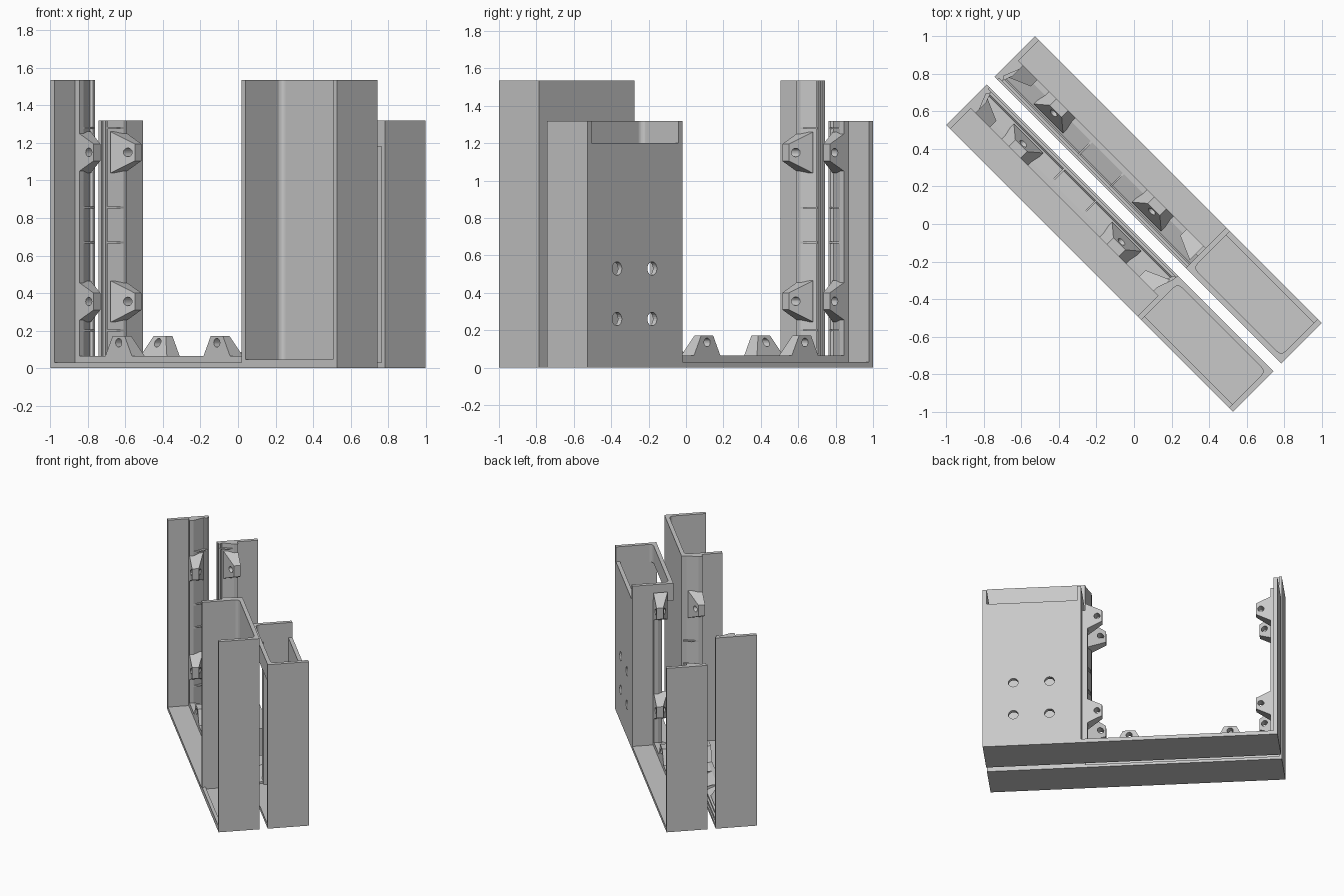
import bpy, bmesh, math
from mathutils import Matrix, Vector

cube = bpy.data.objects.get("Cube")
if cube:
    bpy.data.objects.remove(cube)

grey = bpy.data.materials.new("plain grey")
grey.use_nodes = True
COLOR = (0.58, 0.58, 0.58, 1)
grey.diffuse_color = COLOR
grey.node_tree.nodes["Principled BSDF"].inputs["Base Color"].default_value = COLOR

# Parts are laid out with u along the frame, v across it, then turned 45 degrees
TURN = Matrix.Rotation(math.radians(-45), 4, 'Z')
END, EDGE, GAP, WALL = 1.08, 0.334, 0.03, 0.03
DIV = 0.36          # outer face of the box wall that borders the opening
WEB, RAIL = 0.18, 0.065


def make(name, bm):
    bmesh.ops.recalc_face_normals(bm, faces=bm.faces)
    mesh = bpy.data.meshes.new(name)
    bm.to_mesh(mesh)
    bm.free()
    mesh.transform(TURN)
    mesh.materials.append(grey)
    ob = bpy.data.objects.new(name, mesh)
    bpy.context.collection.objects.link(ob)
    return ob


def prism(name, outline, place, a, b):
    """Sweep a 2D outline from a to b; place(p, q, t) gives the point."""
    bm = bmesh.new()
    rings = [[bm.verts.new(place(p, q, t)) for p, q in outline] for t in (a, b)]
    bm.faces.new(rings[0])
    bm.faces.new(rings[1])
    n = len(outline)
    for i in range(n):
        j = (i + 1) % n
        bm.faces.new((rings[0][i], rings[0][j], rings[1][j], rings[1][i]))
    return make(name, bm)


def rect(p0, p1, q0, q1):
    return [(p0, q0), (p1, q0), (p1, q1), (p0, q1)]


def cut(ob, cutter):
    mod = ob.modifiers.new("cut", 'BOOLEAN')
    mod.object = cutter
    mod.operation = 'DIFFERENCE'
    mod.solver = 'EXACT'
    dg = bpy.context.evaluated_depsgraph_get()
    mesh = bpy.data.meshes.new_from_object(ob.evaluated_get(dg))
    ob.modifiers.clear()
    ob.data = mesh
    bpy.data.objects.remove(cutter)


def circle(p, q, r, n=20):
    return [(p + r * math.cos(math.tau * i / n), q + r * math.sin(math.tau * i / n))
            for i in range(n)]


def arc(cu, cv, r, start):
    return [(cu + r * math.cos(math.radians(start - 15 * i)),
             cv + r * math.sin(math.radians(start - 15 * i))) for i in range(7)]


# Rail section: distance across (v) against height above the outer face
ramp = [(WEB, WALL), (WEB, RAIL), (0.15, RAIL), (0.065, WALL)]
lip = [(0.055, 0.042), (0.04, 0.042), (0.04, 0.022), (GAP, 0.022)]
full_rail = [(GAP, 0), (EDGE, 0), (EDGE, WALL)] + ramp + lip
short_rail = [(0.12, WALL), (WEB, WALL), (WEB, RAIL), (0.15, RAIL), (0.12, 0.054)]
box_rail = [(GAP, WALL), (WEB, WALL), (WEB, RAIL), (0.15, RAIL), (0.065, WALL + 0.004)]

# Box walls seen from above, with rounded inner corners
IN0, IN1, BACK, R = DIV + WALL, END - WALL, GAP + WALL, 0.03
open_box = ([(DIV, EDGE), (DIV, GAP), (END, GAP), (END, EDGE), (IN1, EDGE)]
            + [(u, v) for u, v in arc(IN1 - R, BACK + R, R, 0)]
            + [(u, v) for u, v in arc(IN0 + R, BACK + R, R, -90)]
            + [(IN0, EDGE)])
closed_box = [(END, GAP), (END, EDGE), (DIV, EDGE), (DIV, 0.12), (IN0, 0.12),
              (IN0, EDGE - WALL), (IN1, EDGE - WALL), (IN1, GAP)]


def build_half(label, s, height):
    """s = -1 is the tall half, s = 1 the short one."""
    tall = s < 0

    # Mappings from rail space (across, height above face, along)
    def on_floor(v, h, t): return Vector((t, s * v, h))
    def on_post(v, h, t): return Vector((-END + h, s * v, t))
    def on_box(v, h, t): return Vector((IN0 - h, s * v, t))
    def upright(u, v, z): return Vector((u, s * v, z))

    prism(label + "_floor_rail", full_rail, on_floor, -END, DIV + 0.01)
    prism(label + "_post", full_rail, on_post, 0, height)
    prism(label + "_box_side_rail", box_rail if tall else short_rail,
          on_box, WALL, height if tall else 1.2)

    # Screw tabs and gussets on all three sides of the opening
    sides = [("floor", on_floor, (-0.72, 0.02), (-0.47, -0.23)),
             ("post", on_post, (0.355, 1.15), (0.2, 0.67, 0.855, 1.28)),
             ("box_side", on_box, (0.355, 1.15), (0.67, 0.855))]
    for side, place, tabs, gussets in sides:
        for i, t in enumerate(tabs):
            bm = bmesh.new()
            low = [(0.075, t - 0.11), (WEB, t - 0.11), (WEB, t + 0.11), (0.075, t + 0.11)]
            high = [(0.13, t - 0.045), (WEB, t - 0.045), (WEB, t + 0.045), (0.13, t + 0.045)]
            for v, a in low:
                bm.verts.new(place(v, RAIL - 0.02, a))
            for v, a in high:
                bm.verts.new(place(v, 0.172, a))
            bmesh.ops.convex_hull(bm, input=bm.verts[:])
            tab = make(f"{label}_{side}_tab_{i + 1}", bm)
            hole = prism("hole", circle(0.135, t, 0.023),
                         lambda h, a, v: place(v, h, a), 0.02, 0.25)
            cut(tab, hole)
        for i, t in enumerate(gussets):
            if side == "box_side" and not tall:
                continue
            prism(f"{label}_{side}_gusset_{i + 1}",
                  [(0.045, 0.02), (WEB, 0.02), (WEB, RAIL), (0.1, RAIL), (0.045, 0.045)],
                  place, t - 0.005, t + 0.005)

    # Box floor
    prism(label + "_box_floor", rect(DIV, END, GAP, EDGE), upright, 0, WALL)

    if tall:
        prism(label + "_box_walls", open_box, upright, 0, height)
        prism(label + "_box_front_lip", rect(IN0, IN1, EDGE - 0.025, EDGE),
              upright, 0.01, 0.045)
        return

    # Closed lower box with four round holes in its face
    walls = prism(label + "_box_walls", closed_box, upright, 0, 1.2)
    for u in (0.59, 0.855):
        for z in (0.26, 0.53):
            cut(walls, prism("hole", circle(u, z, 0.036),
                             lambda a, b, v: Vector((a, s * v, b)), 0.25, 0.4))

    # Tray on top with a slot in its base
    prism(label + "_tray_walls", open_box, upright, 1.18, height)
    base = prism(label + "_tray_base", rect(DIV + 0.005, END - 0.005, GAP + 0.005, EDGE),
                 upright, 1.175, 1.205)
    slot = ([(0.884 + u, 0.205 + v) for u, v in circle(0, 0, 0.02) if v >= -0.001]
            + [(0.884 + u, 0.15 + v) for u, v in circle(0, 0, 0.02) if v <= 0.001])
    cut(base, prism("hole", slot, upright, 1.1, 1.3))


build_half("tall_frame", -1, 1.535)
build_half("short_frame", 1, 1.32)
